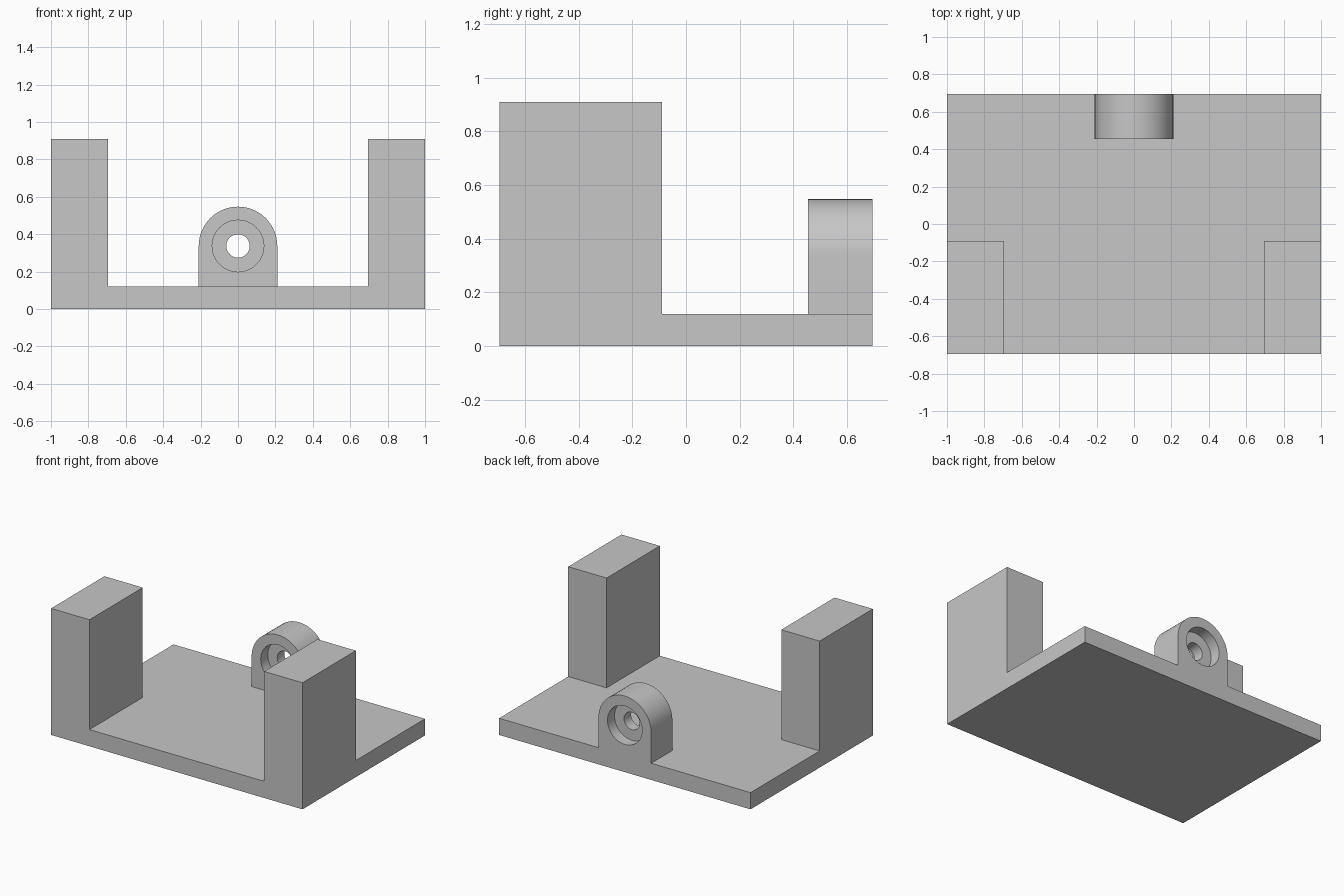
import bpy, bmesh, math
from mathutils import Matrix, Vector

if "Cube" in bpy.data.objects:
    bpy.data.objects.remove(bpy.data.objects["Cube"], do_unlink=True)

grey = bpy.data.materials.new("light grey")
grey.use_nodes = True
GREY = (0.57, 0.57, 0.57, 1)
grey.diffuse_color = GREY
grey.node_tree.nodes["Principled BSDF"].inputs["Base Color"].default_value = GREY

FRONT, BACK = -0.695, 0.695
PLATE_TOP = 0.12
LUG_FRONT, LUG_RADIUS, HOLE_Z = 0.455, 0.21, 0.337
BORE_RADIUS, HOLE_RADIUS, BORE_DEPTH = 0.138, 0.0625, 0.08


def prism(name, outline, y0, y1):
    """Extrude an outline of (x, z) points from y0 to y1."""
    bm = bmesh.new()
    face = bm.faces.new([bm.verts.new((x, y0, z)) for x, z in outline])
    ext = bmesh.ops.extrude_face_region(bm, geom=[face])
    moved = [v for v in ext["geom"] if isinstance(v, bmesh.types.BMVert)]
    bmesh.ops.translate(bm, verts=moved, vec=(0, y1 - y0, 0))
    bmesh.ops.recalc_face_normals(bm, faces=bm.faces)
    mesh = bpy.data.meshes.new(name)
    bm.to_mesh(mesh)
    bm.free()
    mesh.materials.append(grey)
    obj = bpy.data.objects.new(name, mesh)
    bpy.context.collection.objects.link(obj)
    return obj


def arc(radius, start, end, steps):
    angles = [start + (end - start) * i / steps for i in range(steps + 1)]
    return [(radius * math.cos(a), HOLE_Z + radius * math.sin(a)) for a in angles]


def drill(target, radius, y0, y1):
    """Cut a round hole along y."""
    cutter = prism("drill", arc(radius, 0, math.tau, 64)[:-1], y0, y1)
    cutter.hide_render = True
    mod = target.modifiers.new("drill", 'BOOLEAN')
    mod.operation, mod.solver, mod.object = 'DIFFERENCE', 'EXACT', cutter
    bpy.context.view_layer.objects.active = target
    bpy.ops.object.modifier_apply(modifier=mod.name)
    bpy.data.objects.remove(cutter, do_unlink=True)


# Front section: plate and two uprights as one U-shaped profile
half = [(1, 0), (1, 0.91), (0.695, 0.91), (0.695, PLATE_TOP)]
prism("front_cradle", half + [(-x, z) for x, z in reversed(half)], FRONT, -0.09)

# Rear section of the base plate
prism("rear_plate", [(-1, 0), (1, 0), (1, PLATE_TOP), (-1, PLATE_TOP)], -0.09, BACK)

# Round-topped lug with a through hole, counterbored on both sides
lug = prism("lug", [(-LUG_RADIUS, PLATE_TOP), (LUG_RADIUS, PLATE_TOP)]
            + arc(LUG_RADIUS, 0, math.pi, 32), LUG_FRONT, BACK)
drill(lug, HOLE_RADIUS, LUG_FRONT - 0.1, BACK + 0.1)
drill(lug, BORE_RADIUS, LUG_FRONT - 0.1, LUG_FRONT + BORE_DEPTH)
drill(lug, BORE_RADIUS, BACK - BORE_DEPTH, BACK + 0.1)

bpy.ops.object.select_all(action='DESELECT')
lug.select_set(True)
bpy.context.view_layer.objects.active = lug
bpy.ops.object.shade_smooth_by_angle(angle=math.radians(30))
